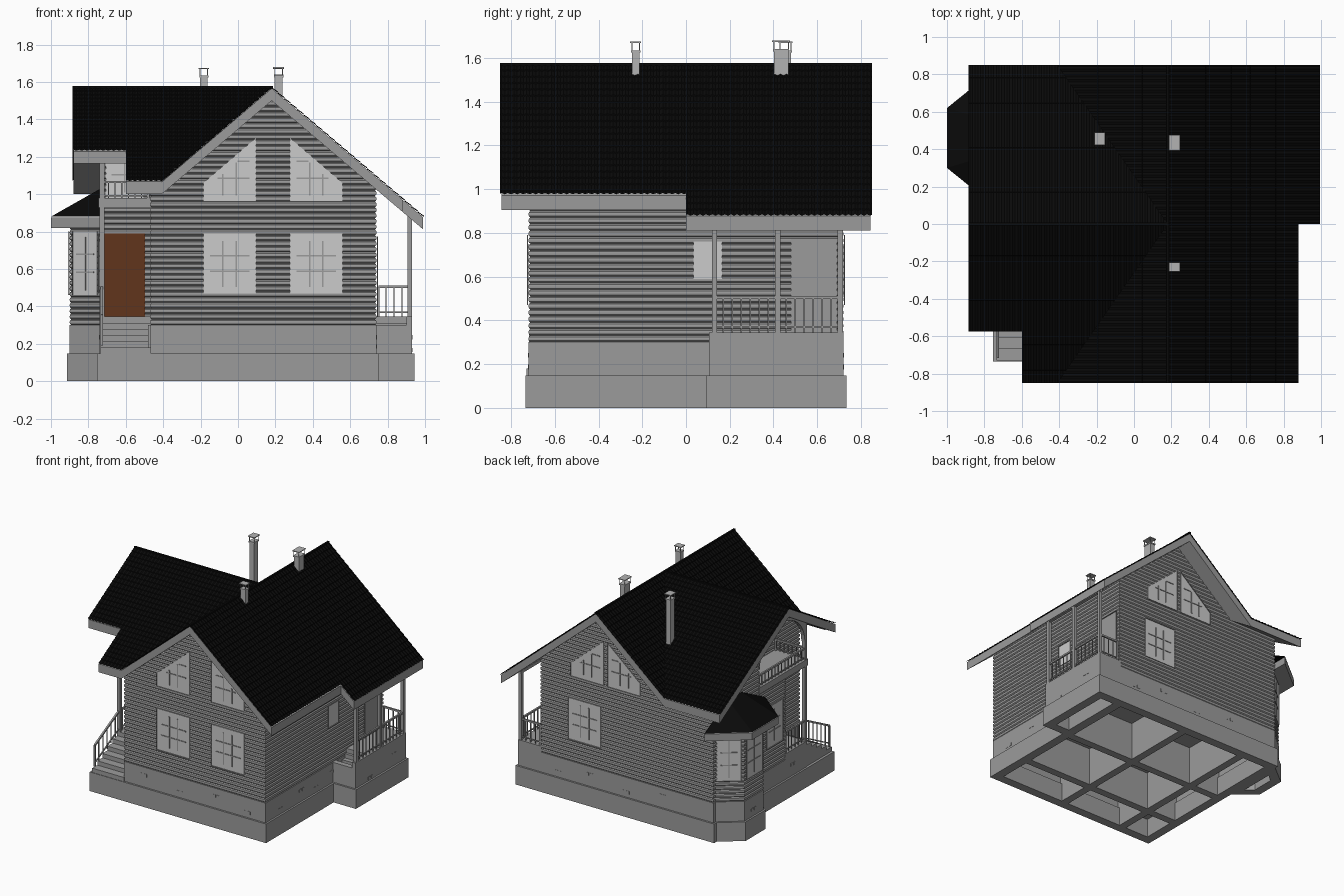
import bpy, bmesh, math
from mathutils import Vector, Matrix

if "Cube" in bpy.data.objects:
    bpy.data.objects.remove(bpy.data.objects["Cube"])

RX, RZ, MS, WS = 0.18, 1.573, 0.85, 0.59     # ridge x, ridge z, main slope, wing slope


def mat(name, c):
    m = bpy.data.materials.new(name)
    m.diffuse_color = (*c, 1)
    m.use_nodes = True
    m.node_tree.nodes["Principled BSDF"].inputs["Base Color"].default_value = m.diffuse_color
    return m


GREY = mat("dark_grey", (0.33, 0.33, 0.33))
BLACK = mat("roof_black", (0.003, 0.003, 0.003))
GLASS = mat("pale_glass", (0.78, 0.78, 0.78))
METAL = mat("chimney_metal", (0.45, 0.45, 0.45))
BROWN = mat("door_brown", (0.12, 0.035, 0.012))


def finish(bm, name, mats=(GREY,)):
    bmesh.ops.recalc_face_normals(bm, faces=bm.faces)
    me = bpy.data.meshes.new(name)
    bm.to_mesh(me)
    bm.free()
    for m in mats:
        me.materials.append(m)
    ob = bpy.data.objects.new(name, me)
    bpy.context.collection.objects.link(ob)
    return ob


def extrude(bm, faces, vec):
    r = bmesh.ops.extrude_face_region(bm, geom=faces, use_keep_orig=True)
    vs = [g for g in r["geom"] if isinstance(g, bmesh.types.BMVert)]
    bmesh.ops.translate(bm, verts=vs, vec=vec)


def prism(bm, pts, vec):
    extrude(bm, [bm.faces.new([bm.verts.new(p) for p in pts])], vec)


def box(bm, x0, x1, y0, y1, z0, z1):
    m = Matrix.Translation(((x0 + x1) / 2, (y0 + y1) / 2, (z0 + z1) / 2))
    bmesh.ops.create_cube(bm, size=1, matrix=m @ Matrix.Diagonal((x1 - x0, y1 - y0, z1 - z0, 1)))


def bar(bm, p, q, t):
    p, q = Vector(p), Vector(q)
    d = q - p
    m = Matrix.Translation((p + q) / 2) @ d.to_track_quat('Z', 'Y').to_matrix().to_4x4()
    bmesh.ops.create_cube(bm, size=1, matrix=m @ Matrix.Diagonal((t, t, d.length, 1)))


def offset(poly, d):
    # inward offset of a counter-clockwise outline
    out, n = [], len(poly)
    for i in range(n):
        a, b, c = (Vector(poly[(i + k) % n]) for k in (-1, 0, 1))
        e, f = (b - a).normalized(), (c - b).normalized()
        n1, n2 = Vector((-e.y, e.x)), Vector((-f.y, f.x))
        out.append(b + (n1 + n2) * d / (1 + n1.dot(n2)))
    return out


def rect(x0, x1, y0, y1):
    return [(x0, y0), (x1, y0), (x1, y1), (x0, y1)]


def ring(bm, poly, t, z0, z1):
    o = [bm.verts.new((*p, z0)) for p in poly]
    i = [bm.verts.new((*p, z0)) for p in offset(poly, t)]
    n = len(o)
    extrude(bm, [bm.faces.new((o[k], o[(k + 1) % n], i[(k + 1) % n], i[k])) for k in range(n)], (0, 0, z1 - z0))


def siding(name, poly, z1, planes=(), z0=0.3, h=0.03):
    # stacked rounded boards, trimmed under the roof planes
    bm = bmesh.new()
    levels = []
    for k in range(math.ceil((z1 - z0) / h)):
        z = z0 + k * h
        levels += [(z, 0.008), (z + h * 0.22, 0.001), (z + h * 0.5, 0), (z + h * 0.8, 0.001)]
    loops = [[bm.verts.new((*p, min(z, z1))) for p in offset(poly, d)] for z, d in levels]
    n = len(poly)
    for a, b in zip(loops, loops[1:]):
        for k in range(n):
            bm.faces.new((a[k], a[(k + 1) % n], b[(k + 1) % n], b[k]))
    bm.faces.new(loops[0])
    bm.faces.new(loops[-1])
    for no in planes:
        bmesh.ops.bisect_plane(bm, geom=bm.verts[:] + bm.edges[:] + bm.faces[:], plane_co=(RX if no[0] else 0, 0, RZ - 0.04),
                               plane_no=no, clear_outer=True)
    finish(bm, name)


# house walls
MAIN, WING = [(MS, 0, 1), (-MS, 0, 1)], [(0, WS, 1), (0, -WS, 1)]
siding("main_walls", rect(-.47, .74, -.72, .72), 1.56, MAIN)
siding("inner_wing_walls", rect(-.47, -.3, -.72, .2), 1.56, WING)
siding("back_wing_walls", rect(-.74, -.3, .16, .72), 1.56, WING)
siding("entry_wall", rect(-.74, -.45, -.16, .18), .96)
BAY = [(-.73, .2), (-.73, .705), (-.9, .57), (-.9, .34)]
siding("bay_walls", BAY, .84)

# foundation: wide footing, plinth and inner ribs
bm = bmesh.new()
PORCH = rect(.70, .93, .105, .72)
NOTCH = [(-.47, -.72), (.74, -.72), (.74, .72), (-.74, .72), (-.74, -.42), (-.47, -.42)]
for poly in (rect(-.74, .74, -.72, .72), PORCH, BAY):
    wide = [(x, min(y, .734)) for x, y in offset(poly, -.014)]
    ring(bm, wide, .07, 0, .147)
for poly in (NOTCH, PORCH, BAY):
    ring(bm, poly, .04, .147, .3)
for x in (-.45, .1):
    box(bm, x - .03, x + .03, -.7, .7, 0, .3)
for y in (-.38, .1):
    box(bm, -.72, .72, y - .03, y + .03, 0, .3)
finish(bm, "foundation")

bm = bmesh.new()
for a, z in ((-.305, .24), (.32, .24), (.01, .187), (.58, .187)):
    for d in (-.018, .018):
        for s in (-1, 1):
            box(bm, a + d - .012, a + d + .012, s * .72 - .002, s * .72 + .002, z - .011, z + .011)
for a, z, x in ((-.28, .235, .74), (.095, .235, .74), (-.54, .185, .74), (-.1, .185, .74), (.57, .235, .93),
                (.29, .167, .93), (-.25, .235, -.74), (.46, .2, -.9)):
    for d in (-.018, .018):
        box(bm, x - .002, x + .002, a + d - .012, a + d + .012, z - .011, z + .011)
finish(bm, "foundation_vents")


def main_z(x, y):
    return RZ - MS * abs(x - RX)


def wing_z(x, y):
    return RZ - WS * abs(y)


# roof boards with fascia and soffit
bm = bmesh.new()
V = RX - WS / MS * .85
slabs = [(main_z, [(RX, -.845), (.88, -.845), (.88, 0), (.99, 0), (.99, .845), (RX, .845)])]
for s in (-1, 1):
    slabs.append((main_z, [(RX, 0), (RX, s * .845), (V, s * .845)]))
slabs.append((wing_z, [(RX, 0), (V, -.845), (-.6, -.845), (-.6, -.57), (-.88, -.57), (-.88, 0)]))
slabs.append((wing_z, [(RX, 0), (V, .845), (-.88, .845), (-.88, 0)]))
for f, pts in slabs:
    prism(bm, [(x, y, f(x, y) - .008) for x, y in pts], (0, 0, -.065))
finish(bm, "roof_boards")


def sheet(name, u0, u1, length, slope, place, clip=None):
    # pressed metal tiles: waves along the eave, steps down the slope
    bm = bmesh.new()
    nu, row = round((u1 - u0) / .0071), .034
    vs = []
    for k in range(math.ceil(length / row)):
        vs += [(k * row, 0), (min((k + 1) * row, length) - .0005, .005)]
    grid = []
    for v, up in vs:
        line = []
        for i in range(nu + 1):
            u = u0 + (u1 - u0) * i / nu
            x, y = place(u, v)
            line.append(bm.verts.new((x, y, RZ - slope * v - .004 + up + .003 * math.sin(i * math.pi / 2))))
        grid.append(line)
    for a, b in zip(grid, grid[1:]):
        for i in range(nu):
            bm.faces.new((a[i], a[i + 1], b[i + 1], b[i]))
    if clip:
        bmesh.ops.bisect_plane(bm, geom=bm.verts[:] + bm.edges[:] + bm.faces[:], plane_co=(RX, 0, 0),
                               plane_no=clip, clear_inner=True)
    finish(bm, name, [BLACK])


right = lambda u, v: (RX + v, u)
left = lambda u, v: (RX - v, u)
sheet("roof_right_front", -.85, 0, .70, MS, right)
sheet("roof_right_back", 0, .85, .815, MS, right)
sheet("roof_left_front", -.85, 0, RX - V, MS, left, (MS, -WS, 0))
sheet("roof_left_back", 0, .85, RX - V, MS, left, (MS, WS, 0))
front = lambda u, v: (u, -v)
sheet("roof_wing_front_short", -.885, -.6, .575, WS, front)
sheet("roof_wing_front_long", -.6, RX, .85, WS, front, (-MS, WS, 0))
sheet("roof_wing_back", -.885, RX, .85, WS, lambda u, v: (u, v), (-MS, -WS, 0))
bm = bmesh.new()
bar(bm, (RX, -.85, RZ - .003), (RX, .85, RZ - .003), .014)
bar(bm, (-.885, 0, RZ - .003), (RX, 0, RZ - .003), .014)
finish(bm, "ridge_caps", [BLACK])

# bay roof
E = [(-.74, .09), (-1, .3), (-1, .62), (-.74, .83)]
bm = bmesh.new()
prism(bm, [(*p, .82) for p in E], (0, 0, .055))
finish(bm, "bay_eave")
bm = bmesh.new()
e = [bm.verts.new((*p, .88)) for p in E]
t = [bm.verts.new((-.735, y, 1.03)) for y in (.38, .54)]
for f in ((e[0], e[1], t[0]), (e[1], e[2], t[1], t[0]), (e[2], e[3], t[1]), e):
    bm.faces.new(f)
finish(bm, "bay_roof", [BLACK])


def window(name, x, y, z, ang, w, hl, hr=None, cols=3, rows=3, trim=.034, fill=GLASS):
    # trim ring, pane and glazing bars; the top may slope
    hr = hr or hl
    bm = bmesh.new()
    bm.faces.new([bm.verts.new(p) for p in ((-w / 2, -.002, 0), (w / 2, -.002, 0), (w / 2, -.002, hr), (-w / 2, -.002, hl))])
    pane = bm.faces[:][0]
    bmesh.ops.inset_region(bm, faces=[pane], thickness=trim, use_boundary=True)
    pane.material_index = 1
    extrude(bm, [f for f in bm.faces if f != pane], (0, -.006, 0))
    a, top = w / 2 - trim, lambda u: hl + (hr - hl) * (u / w + .5) - trim * 1.2
    for i in range(1, cols):
        u = -a + 2 * a * i / cols
        box(bm, u - .004, u + .004, -.006, 0, trim, top(u))
    for j in range(1, rows):
        zz = trim + (max(hl, hr) - 2 * trim) * j / rows
        us = [u for u in (-a + 2 * a * k / 40 for k in range(41)) if top(u) >= zz]
        if us:
            box(bm, us[0], us[-1], -.006, 0, zz - .004, zz + .004)
    ob = finish(bm, name, [GREY, fill])
    ob.location, ob.rotation_euler = (x, y, z), (0, 0, math.radians(ang))


for i, s in enumerate((-1, 1)):
    cx = .187 + s * .232
    window(f"front_window_{i}", cx, -.72, .47, 0, .28, .32)
    hs = (.10, .34)
    window(f"front_gable_window_{i}", cx, -.72, .96, 0, .28, *hs[::-s])
    window(f"back_gable_window_{i}", RX + s * .157, .72, .96, 180, .28, *hs[::s])
    yy, ang = ((.27, -39.5), (.6375, -141.6))[i]
    window(f"bay_side_window_{i}", -.815, yy, .46, ang, .17, .34, cols=2, trim=.025)
window("back_window", .36, .72, .47, 180, .28, .32)
window("bay_front_window", -.9, .455, .46, -90, .2, .34, cols=2, trim=.025)
window("left_window", -.74, -.02, .47, -90, .2, .32, cols=2)
window("small_right_window", .74, .1, .59, 90, .13, .17, cols=1, rows=1)
window("front_door", -.61, -.16, .34, 0, .225, .45, cols=1, rows=1, trim=.03, fill=BROWN)
window("porch_door", .74, .585, .345, 90, .21, .43, cols=1, rows=1, trim=.03, fill=GREY)
window("balcony_door", -.605, .16, .98, 0, .2, .34, cols=2, rows=3, trim=.03)

# decks, steps, balcony floor and posts
bm = bmesh.new()
box(bm, .73, .93, .27, .72, .3, .345)
box(bm, .90, .93, .105, .28, .3, .345)
box(bm, -.74, -.46, -.42, -.15, .29, .345)
for i in range(5):
    z = .18 + .033 * i
    box(bm, -.735, -.465, -.73 + .062 * i, -.41, .147, z)
    box(bm, .735, .905, .11 + .035 * i, .3, .147, z)
finish(bm, "decks_and_steps")
bm = bmesh.new()
box(bm, -.745, -.46, -.425, .17, .93, .98)
finish(bm, "balcony_floor")
bm = bmesh.new()
for y in (.13, .42, .705):
    bar(bm, (.918, y, .345), (.918, y, .88), .024)
bar(bm, (.918, .12, .87), (.918, .72, .87), .024)
bar(bm, (-.728, -.408, .345), (-.728, -.408, 1.27), .026)
finish(bm, "posts")

# arched gable panel over the balcony
bm = bmesh.new()
arch = [(-.12 - .275 * math.cos(a), 1.12 + .25 * math.sin(a)) for a in (math.pi * k / 16 for k in range(17))]
outline = [(-.42, 1.12), (-.42, 1.28), (0, 1.53), (.16, 1.435)] + arch[::-1]
prism(bm, [(-.74, y, z) for y, z in outline], (.03, 0, 0))
finish(bm, "balcony_arch")


def railing(bm, p, q, n, h=.16):
    p, q, up = Vector(p), Vector(q), Vector((0, 0, h))
    bar(bm, p + up, q + up, .013)
    bar(bm, p + up * .15, q + up * .15, .008)
    for i in range(n + 1):
        c = p.lerp(q, i / n)
        bar(bm, c, c + up, .014 if i in (0, n) else .006)


bm = bmesh.new()
railing(bm, (.918, .13, .345), (.918, .705, .345), 14)
railing(bm, (.75, .705, .345), (.918, .705, .345), 4)
railing(bm, (-.728, -.71, .19), (-.728, -.41, .345), 6)
railing(bm, (-.728, -.41, .345), (-.728, -.17, .345), 6)
railing(bm, (-.728, -.41, .98), (-.728, .155, .98), 14, .085)
railing(bm, (-.728, -.41, .98), (-.48, -.41, .98), 7, .085)
finish(bm, "railings")

# chimneys with raised caps
for i, (x, y, a, b, z0, z1) in enumerate(((-.183, .455, .02, .025, 1.2, 1.675), (.217, .435, .021, .033, 1.45, 1.68),
                                          (.217, -.23, .021, .017, 1.45, 1.675))):
    bm = bmesh.new()
    box(bm, x - a, x + a, y - b, y + b, z0, z1 - .04)
    box(bm, x - a - .004, x + a + .004, y - b - .004, y + b + .004, z1 - .05, z1 - .04)
    for sx in (-1, 1):
        for sy in (-1, 1):
            bar(bm, (x + sx * a, y + sy * b, z1 - .045), (x + sx * a, y + sy * b, z1), .004)
    box(bm, x - a - .008, x + a + .008, y - b - .008, y + b + .008, z1 - .006, z1)
    finish(bm, f"chimney_{i}", [METAL])
